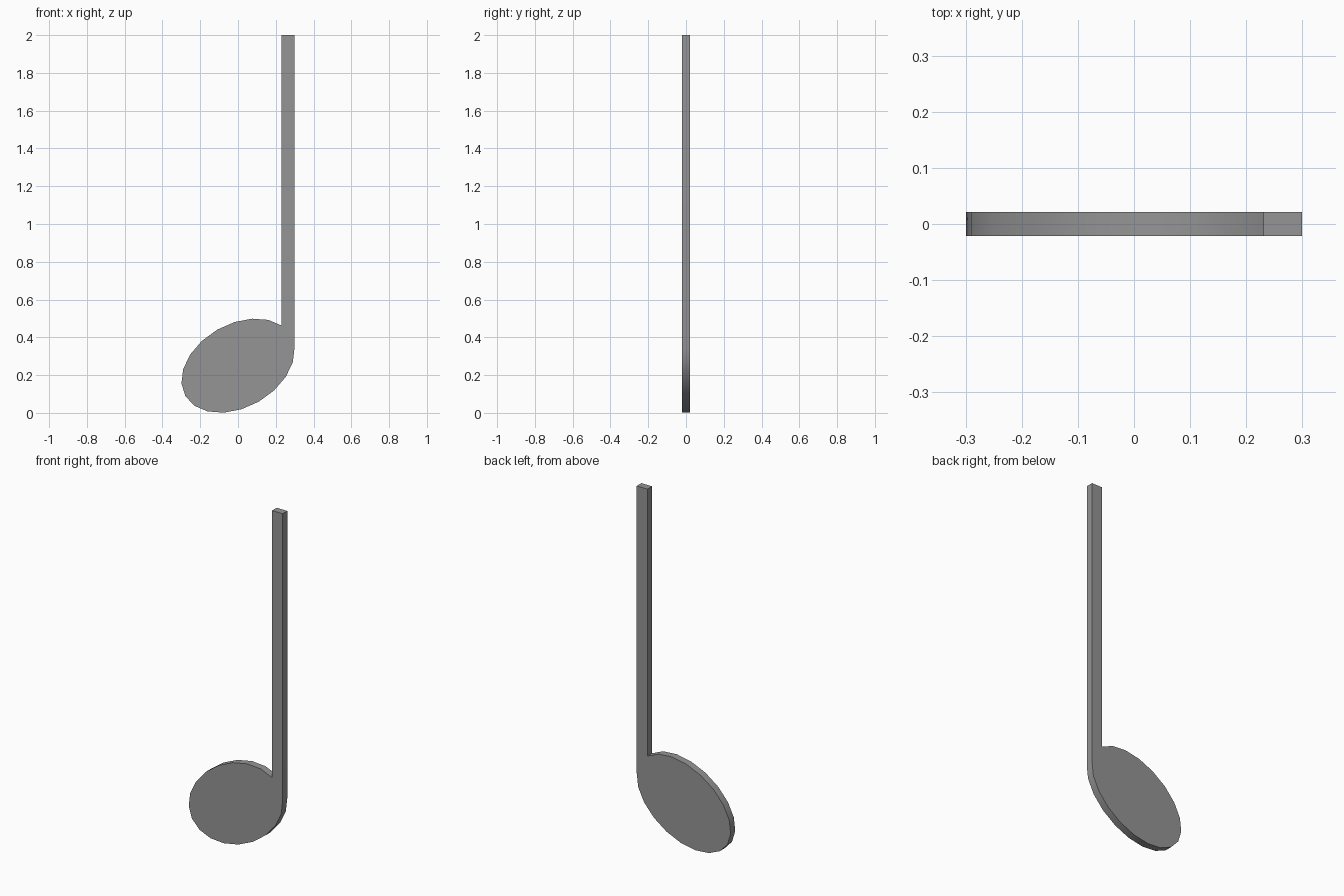
import bpy
import bmesh
from math import cos, sin, pi, radians

cube = bpy.data.objects.get("Cube")
if cube:
    bpy.data.objects.remove(cube, do_unlink=True)

HALF_THICKNESS = 0.021
SEGMENTS = 20
LONG, SHORT, TILT = 0.322, 0.22, radians(30)
CENTRE_Z, TOP_Z = 0.25, 2.0


def head_point(i):
    """Point i on the tilted oval of the note head."""
    t = 2 * pi * i / SEGMENTS
    u, v = LONG * cos(t), SHORT * sin(t)
    return (u * cos(TILT) - v * sin(TILT),
            CENTRE_Z + u * sin(TILT) + v * cos(TILT))


# Outline: the oval with its upper tip replaced by the stem
outline = [head_point(i) for i in range(1, SEGMENTS)]
stem_left, stem_right = outline[0][0], outline[-1][0]
outline += [(stem_right, TOP_Z), (stem_left, TOP_Z)]

# Extrude the outline into a thin plate
bm = bmesh.new()
front = bm.faces.new([bm.verts.new((x, -HALF_THICKNESS, z)) for x, z in outline])
result = bmesh.ops.extrude_face_region(bm, geom=[front], use_keep_orig=True)
back_verts = [g for g in result["geom"] if isinstance(g, bmesh.types.BMVert)]
bmesh.ops.translate(bm, vec=(0, 2 * HALF_THICKNESS, 0), verts=back_verts)
bmesh.ops.recalc_face_normals(bm, faces=bm.faces)
mesh = bpy.data.meshes.new("note")
bm.to_mesh(mesh)
bm.free()

# Grey finish
grey = bpy.data.materials.new("grey")
grey.use_nodes = True
colour = (0.3, 0.3, 0.3, 1)
grey.diffuse_color = colour
grey.node_tree.nodes["Principled BSDF"].inputs["Base Color"].default_value = colour
mesh.materials.append(grey)

# Note head and stem in one piece
note = bpy.data.objects.new("note_head_and_stem", mesh)
bpy.context.collection.objects.link(note)
bpy.ops.object.select_all(action="DESELECT")
note.select_set(True)
bpy.context.view_layer.objects.active = note
bpy.ops.object.shade_smooth_by_angle(angle=radians(30))
